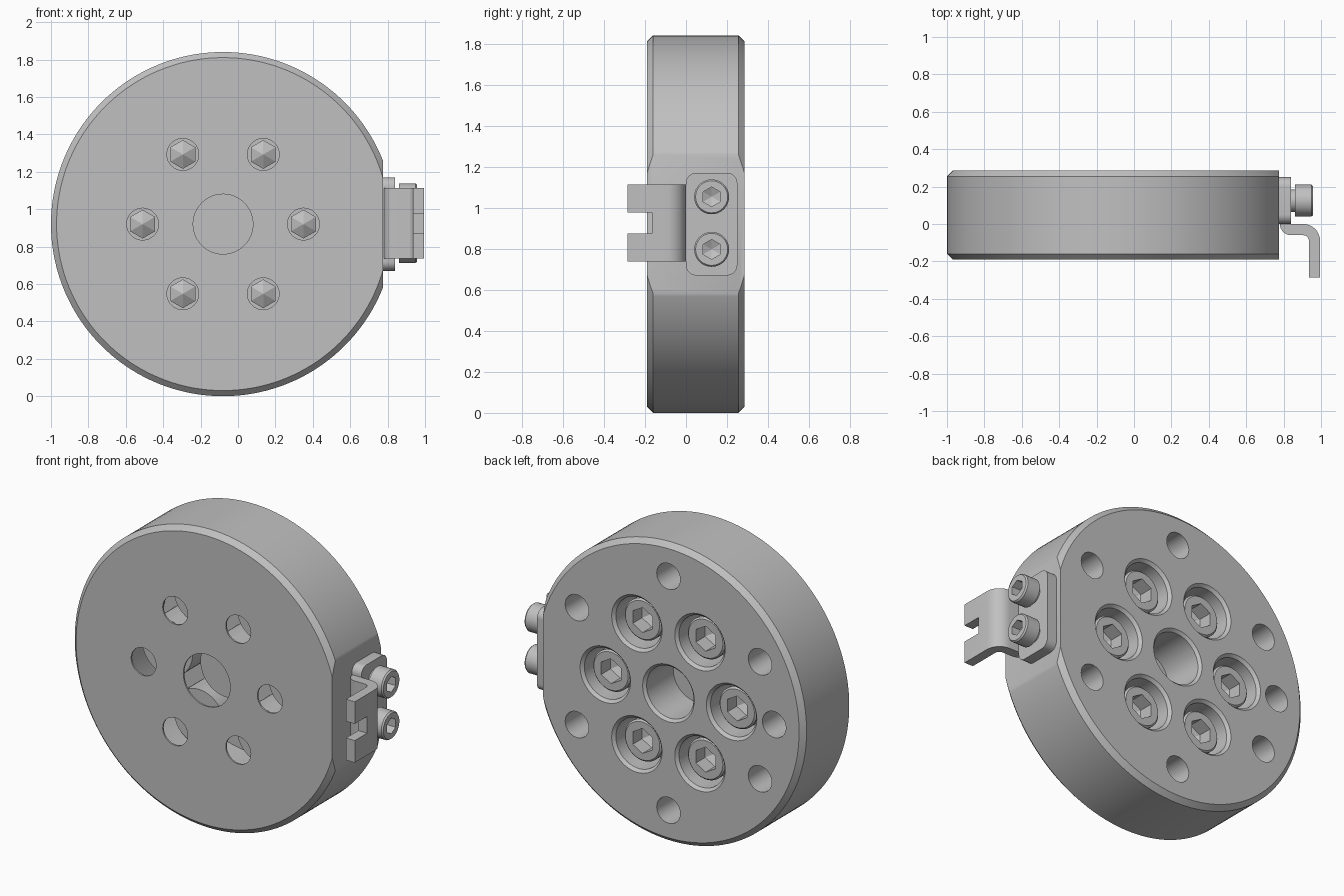
import bpy, bmesh, math
from mathutils import Vector

if "Cube" in bpy.data.objects:
    bpy.data.objects.remove(bpy.data.objects["Cube"])

# One plain metal for every part
metal = bpy.data.materials.new("plain_grey_metal")
metal.use_nodes = True
GREY = (0.53, 0.53, 0.53, 1)
metal.diffuse_color = GREY
metal.node_tree.nodes["Principled BSDF"].inputs["Base Color"].default_value = GREY

CX, CZ = -0.08, 0.92          # wheel centre
FRONT, BACK = -0.19, 0.285    # wheel faces
FLAT = 0.775                  # flat side on the rim


def finish(name, bm):
    bmesh.ops.recalc_face_normals(bm, faces=bm.faces)
    mesh = bpy.data.meshes.new(name)
    bm.to_mesh(mesh)
    bm.free()
    mesh.materials.append(metal)
    obj = bpy.data.objects.new(name, mesh)
    bpy.context.collection.objects.link(obj)
    return obj


def lathe(bm, profile, centre, axis="y", sides=48):
    """Spin (radius, distance[, 'hex']) rings about an axis, capping both ends."""
    rings = []
    for radius, dist, *kind in profile:
        ring = []
        for i in range(sides):
            a = math.tau * i / sides
            r = radius
            if kind:
                r *= math.cos(math.pi / 6) / math.cos((a - math.pi / 6) % (math.pi / 3) - math.pi / 6)
            u, v = r * math.cos(a), r * math.sin(a)
            p = Vector((u, dist, v)) if axis == "y" else Vector((dist, u, v))
            ring.append(bm.verts.new(p + Vector(centre)))
        rings.append(ring)
    for lo, hi in zip(rings, rings[1:]):
        for i in range(sides):
            j = (i + 1) % sides
            bm.faces.new((lo[i], lo[j], hi[j], hi[i]))
    bm.faces.new(rings[0])
    bm.faces.new(rings[-1])


def prism(bm, points, offset):
    """Extrude a flat outline along an offset."""
    face = bm.faces.new([bm.verts.new(p) for p in points])
    out = bmesh.ops.extrude_face_region(bm, geom=[face])
    moved = [g for g in out["geom"] if isinstance(g, bmesh.types.BMVert)]
    bmesh.ops.translate(bm, verts=moved, vec=offset)


def box(bm, low, high):
    (x0, y0, z0), (x1, y1, z1) = low, high
    prism(bm, [(x0, y0, z0), (x1, y0, z0), (x1, y1, z0), (x0, y1, z0)], (0, 0, z1 - z0))


def arc(cx, cy, r, start, end, steps=8):
    angles = [math.radians(start + (end - start) * i / steps) for i in range(steps + 1)]
    return [(cx + r * math.cos(a), cy + r * math.sin(a)) for a in angles]


def cut(obj, bm):
    cutter = finish("cutter", bm)
    cutter.hide_render = True
    mod = obj.modifiers.new("cut", "BOOLEAN")
    mod.operation, mod.solver, mod.object = "DIFFERENCE", "EXACT", cutter
    bpy.context.view_layer.objects.active = obj
    bpy.ops.object.modifier_apply(modifier=mod.name)
    bpy.data.objects.remove(cutter)


def smooth(obj):
    bpy.ops.object.select_all(action="DESELECT")
    obj.select_set(True)
    bpy.context.view_layer.objects.active = obj
    bpy.ops.object.shade_smooth_by_angle(angle=math.radians(25))


def around(radius, degrees):
    a = math.radians(degrees)
    return (CX + radius * math.cos(a), 0, CZ + radius * math.sin(a))


hub = (CX, 0, CZ)
screw_spots = [around(0.43, 60 * i) for i in range(6)]
pin_spots = [around(0.72, d) for d in (30, 90, 150, 180, 210, 270, 330)]

# Chamfered wheel
bm = bmesh.new()
lathe(bm, [(0.89, FRONT), (0.92, FRONT + 0.03), (0.92, BACK - 0.03), (0.89, BACK)], hub, sides=144)
wheel = finish("wheel_body", bm)

# Flat on the left side of the rim
bm = bmesh.new()
box(bm, (FLAT, -1, 0.2), (1.2, 1, 1.6))
cut(wheel, bm)

# Hollow inside and blind pin holes in the back
bm = bmesh.new()
lathe(bm, [(0.62, FRONT + 0.01), (0.62, BACK - 0.025)], hub, sides=96)
for spot in pin_spots:
    lathe(bm, [(0.08, 0.04), (0.08, 0.4)], spot)
cut(wheel, bm)

# Openings in the front face
bm = bmesh.new()
lathe(bm, [(0.16, -0.3), (0.16, -0.1)], hub)
for spot in screw_spots:
    lathe(bm, [(0.085, -0.3), (0.085, -0.1)], spot)
cut(wheel, bm)

# Openings in the back face
bm = bmesh.new()
lathe(bm, [(0.176, 0.2), (0.176, 0.4)], hub)
for spot in screw_spots:
    lathe(bm, [(0.172, 0.2), (0.172, 0.4)], spot)
cut(wheel, bm)
smooth(wheel)

# Centre bore lining
bm = bmesh.new()
lathe(bm, [(0.176, 0), (0.176, BACK), (0.16, BACK - 0.016), (0.16, 0.01)], hub)
smooth(finish("centre_bore", bm))

# Recessed screws with their counterbores
for n, spot in enumerate(screw_spots, 1):
    bm = bmesh.new()
    lathe(bm, [(0.172, 0.04), (0.172, BACK), (0.155, BACK - 0.017), (0.155, 0.06)], spot)
    smooth(finish(f"counterbore_{n}", bm))
    bm = bmesh.new()
    lathe(bm, [(0.002, -0.02, "hex"), (0.077, 0.02, "hex"), (0.077, 0.06, "hex"),
               (0.127, 0.06), (0.127, 0.22), (0.117, 0.23),
               (0.077, 0.23, "hex"), (0.077, 0.14, "hex"), (0.002, 0.1, "hex")], spot)
    smooth(finish(f"wheel_screw_{n}", bm))

# Mounting plate with rounded corners
bm = bmesh.new()
outline = []
for y, z, start in ((0.2, 1.12, 0), (0.05, 1.12, 90), (0.05, 0.72, 180), (0.2, 0.72, 270)):
    outline += arc(y, z, 0.05, start, start + 90)
prism(bm, [(FLAT, y, z) for y, z in outline], (0.065, 0, 0))
smooth(finish("mounting_plate", bm))

# Bent tongue with a notch at its tip
bm = bmesh.new()
sheet = [(0.78, 0.03)] + arc(0.84, 0, 0.06, 180, 270) + arc(0.905, -0.09, 0.03, 90, 0)
sheet += [(0.935, BACK * -1), (0.995, BACK * -1)] + arc(0.905, -0.09, 0.09, 0, 90)
sheet += [(0.84, 0), (0.84, 0.03)]
prism(bm, [(x, y, 0.737) for x, y in sheet], (0, 0, 0.375))
tongue = finish("bent_tongue", bm)
bm = bmesh.new()
box(bm, (0.9, -0.4, 0.873), (1.1, -0.165, 0.976))
cut(tongue, bm)
smooth(tongue)

# Two socket screws holding the plate
for name, z in (("upper_plate_screw", 1.053), ("lower_plate_screw", 0.797)):
    bm = bmesh.new()
    lathe(bm, [(0.06, 0.82), (0.06, 0.862), (0.085, 0.862), (0.085, 0.948), (0.078, 0.957),
               (0.048, 0.957, "hex"), (0.048, 0.9, "hex"), (0.002, 0.88, "hex")],
          (0, 0.125, z), axis="x")
    smooth(finish(name, bm))
